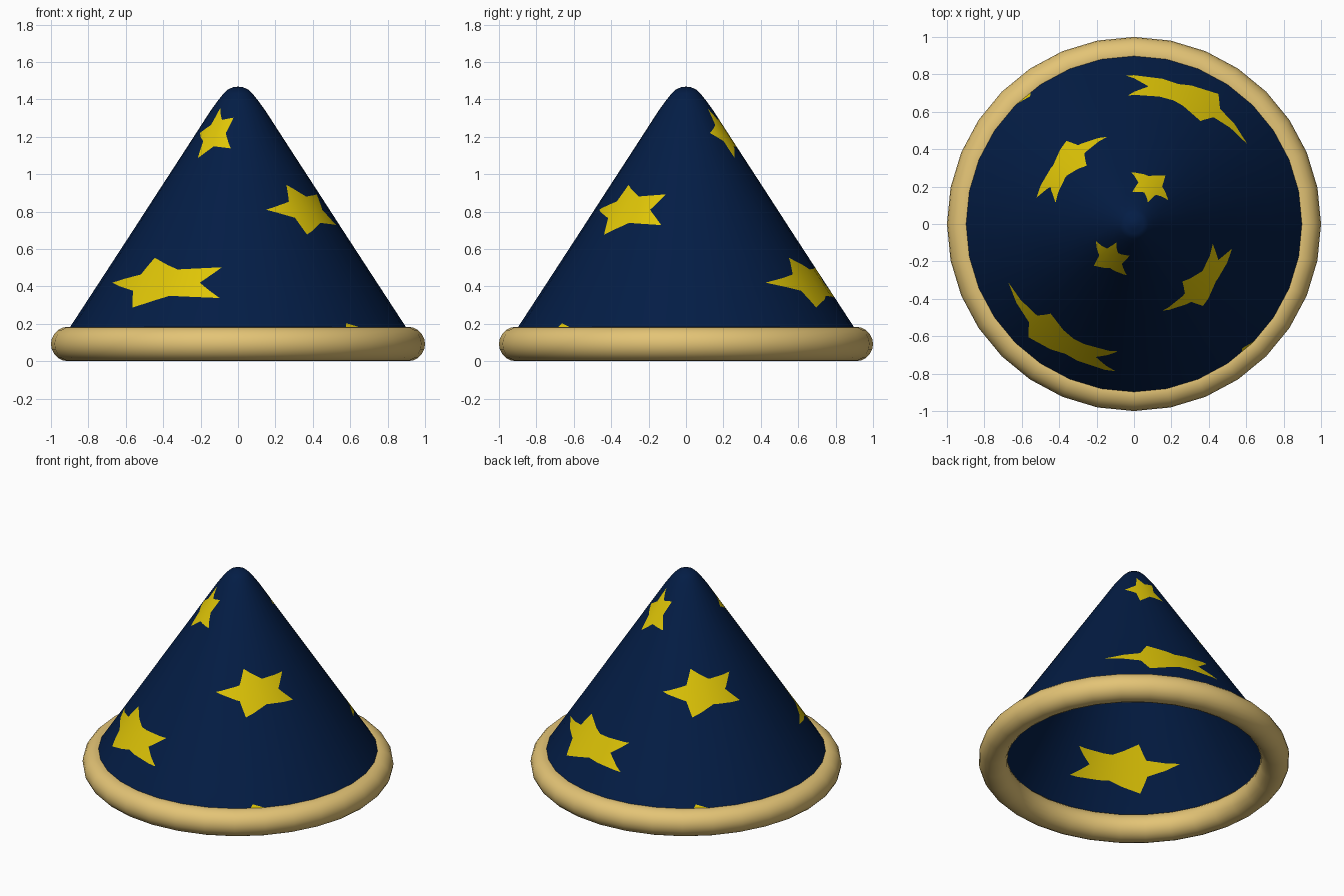
import bpy, bmesh, math
from mathutils import Vector

if "Cube" in bpy.data.objects:
    bpy.data.objects.remove(bpy.data.objects["Cube"])


def material(name, rgb):
    m = bpy.data.materials.new(name)
    m.diffuse_color = (*rgb, 1)
    m.use_nodes = True
    m.node_tree.nodes["Principled BSDF"].inputs["Base Color"].default_value = m.diffuse_color
    return m


navy = material("navy cloth", (0.0010, 0.0120, 0.060))
yellow = material("star yellow", (0.74, 0.56, 0.002))
tan = material("tan brim", (0.77, 0.55, 0.18))

# Cone profiles: (radius, height), for the outside and the lining
OUTER = [(0.955, 0.09), (0.893, 0.19), (0.73, 0.44), (0.567, 0.69), (0.43, 0.902),
         (0.298, 1.105), (0.146, 1.34), (0.106, 1.395), (0.078, 1.43),
         (0.052, 1.454), (0.026, 1.465), (0.0, 1.468)]
WALL = 0.035
INNER_WALL = [(r - WALL, z) for r, z in OUTER if r > 0.04] + [(0.0, 1.456)]

# Stars in unrolled space: (angle in degrees from the front, height)
RU, RV, NOTCH = math.radians(32), 0.14, 0.53
STARS = [(math.radians(a), z) for a, z in (
    (-34, 1.22), (50, 0.81), (-33, 0.42), (51, 0.07),
    (157, 1.22), (229, 0.81), (157, 0.42), (229, 0.07))]
COLS = 32
STEP = 2 * math.pi / COLS


def radius(profile, z):
    for (r0, z0), (r1, z1) in zip(profile, profile[1:]):
        if z <= z1 + 1e-7:
            return r0 + (r1 - r0) * (z - z0) / (z1 - z0)
    return 0.0


def star_outline(cu, cv):
    pts = []
    for i in range(10):
        a = math.pi + i * math.pi / 5
        k = NOTCH if i % 2 else 1
        pts.append(Vector((cu + RU * k * math.cos(a), cv + RV * k * math.sin(a), 0)))
    return pts


def inside(p, poly):
    hit = False
    for a, b in zip(poly, poly[1:] + poly[:1]):
        if (a.y > p.y) != (b.y > p.y) and p.x < a.x + (b.x - a.x) * (p.y - a.y) / (b.y - a.y):
            hit = not hit
    return hit


def near(f, cu, cv):
    us = [v.co.x for v in f.verts]
    vs = [v.co.y for v in f.verts]
    return (max(us) > cu - RU and min(us) < cu + RU
            and max(vs) > cv - RV and min(vs) < cv + RV)


def cone_normal(profile, co):
    top = profile[-1][1]
    lo, hi = max(co.z - 0.015, 0.09), min(co.z + 0.015, top)
    out = Vector((co.x, co.y, 0))
    if out.length < 1e-4:
        return Vector((0, 0, 1))
    drop = radius(profile, lo) - radius(profile, hi)
    return (out.normalized() * (hi - lo) + Vector((0, 0, drop))).normalized()


# Flat sheet, stars cut in, then rolled up into 32 sides
def build_cone(name, profile, inward):
    bm = bmesh.new()
    rows = [[bm.verts.new((-math.pi / 2 + STEP * i, z, 0)) for i in range(COLS + 1)]
            for _, z in profile]
    for lo, hi in zip(rows, rows[1:]):
        for i in range(COLS):
            bm.faces.new((lo[i], lo[i + 1], hi[i + 1], hi[i]))

    for cu, cv in STARS:
        poly = star_outline(cu, cv)
        for a, b in zip(poly, poly[1:] + poly[:1]):
            faces = [f for f in bm.faces if near(f, cu, cv)]
            geom = set(faces)
            for f in faces:
                geom.update(f.edges)
                geom.update(f.verts)
            d = b - a
            bmesh.ops.bisect_plane(bm, geom=list(geom), dist=1e-5, plane_co=a,
                                   plane_no=Vector((d.y, -d.x, 0)).normalized())
        for f in bm.faces:
            if near(f, cu, cv) and inside(f.calc_center_median(), poly):
                f.material_index = 1

    for v in bm.verts:
        u, z = v.co.x, v.co.y
        off = (u / STEP) % 1 * STEP - STEP / 2
        r = radius(profile, z) * math.cos(STEP / 2) / math.cos(off)
        v.co = (r * math.sin(u), -r * math.cos(u), z)
    bmesh.ops.remove_doubles(bm, verts=bm.verts, dist=1e-5)
    if inward:
        bmesh.ops.reverse_faces(bm, faces=bm.faces)
    for f in bm.faces:
        f.smooth = True
    mesh = bpy.data.meshes.new(name)
    bm.to_mesh(mesh)
    bm.free()
    bpy.context.collection.objects.link(bpy.data.objects.new(name, mesh))
    mesh.materials.append(navy)
    mesh.materials.append(yellow)
    # Even shading across the cut pieces
    side = -1 if inward else 1
    mesh.normals_split_custom_set_from_vertices(
        [cone_normal(profile, v.co) * side for v in mesh.vertices])


build_cone("cone", OUTER, False)
build_cone("lining", INNER_WALL, True)

# Rolled brim
bpy.ops.mesh.primitive_torus_add(major_radius=0.908, minor_radius=0.092, major_segments=32,
                                 minor_segments=20, location=(0, 0, 0.092))
brim = bpy.context.object
brim.name = "brim"
brim.data.materials.append(tan)
bpy.ops.object.shade_smooth()
